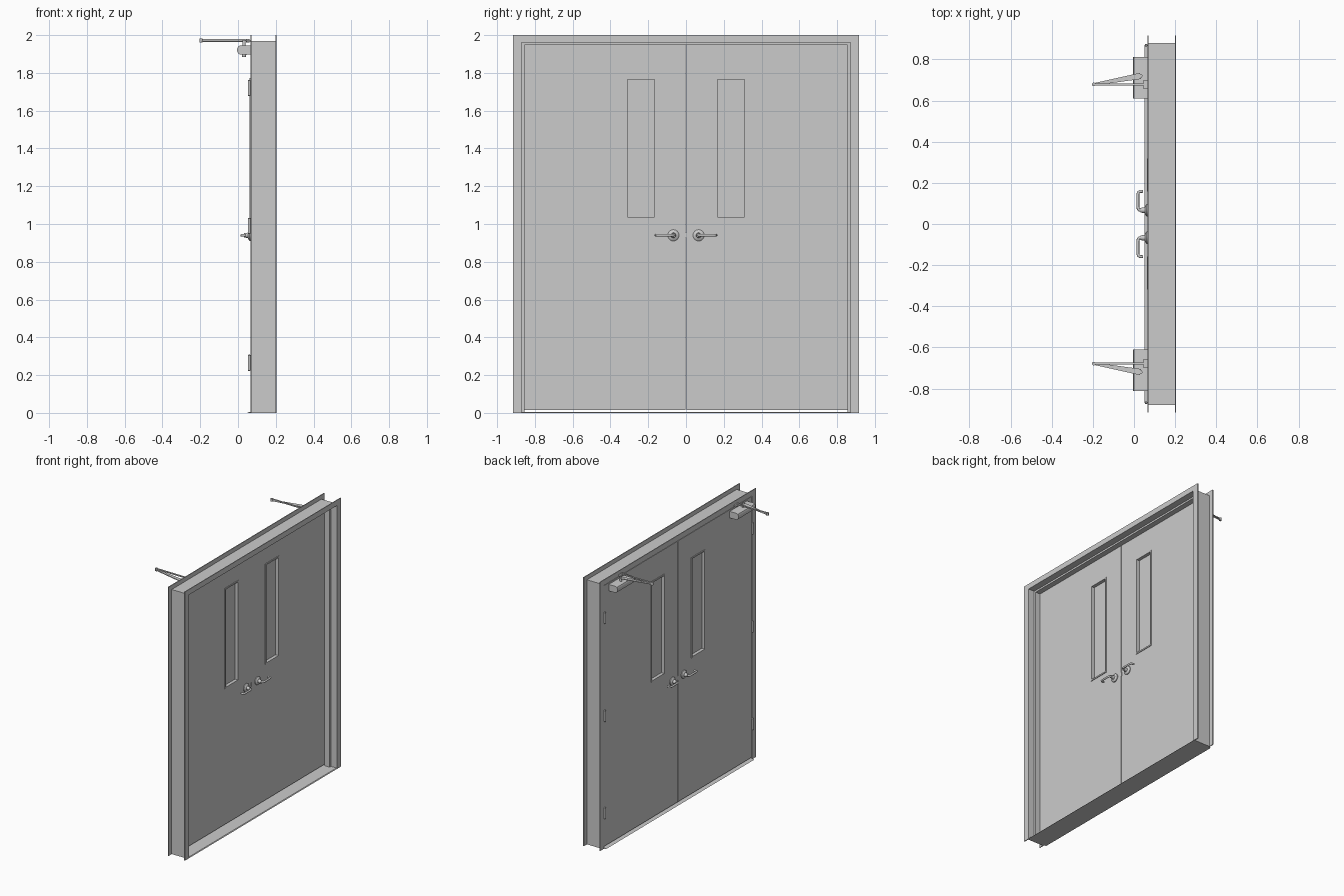
import bpy, bmesh, math
from mathutils import Vector

if "Cube" in bpy.data.objects:
    bpy.data.objects.remove(bpy.data.objects["Cube"])


def finish(name, bm, smooth=False):
    bmesh.ops.recalc_face_normals(bm, faces=bm.faces)
    me = bpy.data.meshes.new(name)
    bm.to_mesh(me)
    bm.free()
    ob = bpy.data.objects.new(name, me)
    bpy.context.collection.objects.link(ob)
    if smooth:
        bpy.context.view_layer.objects.active = ob
        bpy.ops.object.select_all(action='DESELECT')
        ob.select_set(True)
        bpy.ops.object.shade_smooth_by_angle(angle=math.radians(35))
    return ob


def loft(name, rings, caps=True, closed=False, smooth=False):
    """Skin a list of equal-length point rings."""
    bm = bmesh.new()
    vs = [[bm.verts.new(p) for p in r] for r in rings]
    n = len(vs[0])
    pairs = list(zip(vs, vs[1:])) + ([(vs[-1], vs[0])] if closed else [])
    for a, b in pairs:
        for i in range(n):
            j = (i + 1) % n
            bm.faces.new((a[i], a[j], b[j], b[i]))
    if caps and not closed:
        bm.faces.new(vs[0])
        bm.faces.new(vs[-1])
    return finish(name, bm, smooth)


def rect(x, y0, y1, z0, z1):
    return [(x, y0, z0), (x, y1, z0), (x, y1, z1), (x, y0, z1)]


def box(name, x0, x1, y0, y1, z0, z1):
    return loft(name, [rect(x0, y0, y1, z0, z1), rect(x1, y0, y1, z0, z1)])


def holed_panel(name, x0, x1, outer, hole):
    """Slab across x with a rectangular opening."""
    return loft(name, [rect(x0, *outer), rect(x1, *outer),
                       rect(x1, *hole), rect(x0, *hole)], closed=True)


def lathe(name, base, axis, profile, n=24):
    """Revolve (distance, radius) pairs round an axis."""
    axis = Vector(axis).normalized()
    u = axis.orthogonal().normalized()
    v = axis.cross(u)
    rings = [[Vector(base) + axis * d + (u * math.cos(t) + v * math.sin(t)) * r
              for t in [2 * math.pi * i / n for i in range(n)]]
             for d, r in profile]
    return loft(name, rings, smooth=True)


def bar(name, a, b, wa, wb, t):
    """Flat tapered bar from a to b."""
    a, b = Vector(a), Vector(b)
    side = (b - a).cross(Vector((0, 0, 1))).normalized()
    up = Vector((0, 0, t / 2))
    rings = [[p + side * w / 2 - up, p - side * w / 2 - up,
              p - side * w / 2 + up, p + side * w / 2 + up]
             for p, w in ((a, wa), (b, wb))]
    return loft(name, rings)


def tube(name, pts, r, n=12):
    """Round tube in a horizontal plane along a path."""
    pts = [Vector(p) for p in pts]
    rings = []
    for i, p in enumerate(pts):
        d = (pts[min(i + 1, len(pts) - 1)] - pts[max(i - 1, 0)]).normalized()
        side = d.cross(Vector((0, 0, 1)))
        rings.append([p + side * r * math.cos(t) + Vector((0, 0, r * math.sin(t)))
                      for t in [2 * math.pi * k / n for k in range(n)]])
    return loft(name, rings, smooth=True)


# Door frame: double-rebate section mitred round both jambs and the head
W, H, K = 0.871, 1.961, 0.87
section = [(0, .065), (.046, .065), (.046, .071), (.01, .071), (.01, .199),
           (.046, .199), (.046, .205), (0, .205), (0, .155), (-.015, .155),
           (-.015, .115), (0, .115)]
loft("door_frame", [[(x, -W - d, 0) for d, x in section],
                    [(x, -W - d, H + d * K) for d, x in section],
                    [(x, W + d, H + d * K) for d, x in section],
                    [(x, W + d, 0) for d, x in section]])

# Sill with a bevelled nosing
sill = [(.05, 0), (.062, .006), (.2, .006), (.205, 0)]
loft("sill", [[(x, y, z) for x, z in sill] for y in (-W, W)])

D0, D1 = .067, .112          # door faces
for s, side in ((1, "right"), (-1, "left")):
    def span(a, b):
        return tuple(sorted((s * a, s * b)))

    # Leaf, vision panel and glazing beads
    hole = (*span(.166, .31), 1.035, 1.765)
    holed_panel("leaf_" + side, D0, D1, (*span(.0015, .868), .015, 1.957), hole)
    box("glass_" + side, .087, .092, *hole[:2], *hole[2:])
    for x0, x1, face in ((D0 - .005, D0 + .01, "back"), (D1 - .01, D1 + .005, "front")):
        holed_panel("bead_%s_%s" % (face, side), x0, x1,
                    (*span(.157, .319), 1.026, 1.774),
                    (*span(.167, .309), 1.036, 1.764))

    # Lever handles on both faces
    for x, o, face in ((D0, -1, "back"), (D1, 1, "front")):
        y, z, tag = s * .067, .94, "_%s_%s" % (face, side)
        lathe("rose" + tag, (x, y, z), (o, 0, 0),
              [(0, .03), (.006, .03), (.011, .025), (.014, .014), (.03, .012), (.036, .012)])
        path = [(.03, .067), (.042, .068), (.047, .074), (.048, .085), (.048, .145),
                (.046, .154), (.040, .158), (.024, .159)]
        tube("lever" + tag, [(x + o * a, s * b, z) for a, b in path], .007)

    # Hinges: knuckle barrel and visible leaf plate
    for i, z in enumerate((.265, .99, 1.72)):
        lathe("hinge_%d_%s" % (i, side), (.059, s * .869, z - .043), (0, 0, 1),
              [(0, .004), (.003, .007), (.083, .007), (.086, .004)], 12)
        box("hinge_plate_%d_%s" % (i, side), .06, .09, *span(.8675, .8705), z - .04, z + .04)

    # Door closer body: rounded section swept along y
    body = [(D0, 1.897), (.012, 1.897), (.001, 1.903), (-.004, 1.912),
            (-.004, 1.93), (.001, 1.94), (.012, 1.945), (D0, 1.945)]
    loft("closer_body_" + side, [[(x, s * y, z) for x, z in body] for y in (.61, .813)],
         smooth=True)
    # Spindle, main arm, elbow, forearm and frame shoe
    pivot, elbow = (.032, s * .72), (-.196, s * .679)
    lathe("closer_spindle_" + side, (*pivot, 1.885), (0, 0, 1),
          [(0, .01), (.012, .012), (.06, .012), (.06, .009), (.088, .009)], 16)
    bar("closer_main_arm_" + side, (*pivot, 1.967), (*elbow, 1.967), .03, .011, .006)
    lathe("closer_elbow_" + side, (*elbow, 1.961), (0, 0, 1),
          [(0, .009), (.02, .009)], 16)
    bar("closer_forearm_" + side, (*elbow, 1.976), (.05, s * .679, 1.974), .01, .01, .008)
    lathe("closer_shoe_pivot_" + side, (.052, s * .679, 1.962), (0, 0, 1),
          [(0, .009), (.018, .009)], 16)
    box("closer_shoe_" + side, .045, .066, *span(.657, .701), 1.964, 1.974)

# Latch bolt and strike between the leaves
box("latch", D0 - .002, D1 + .002, -.005, .005, .925, .955)
